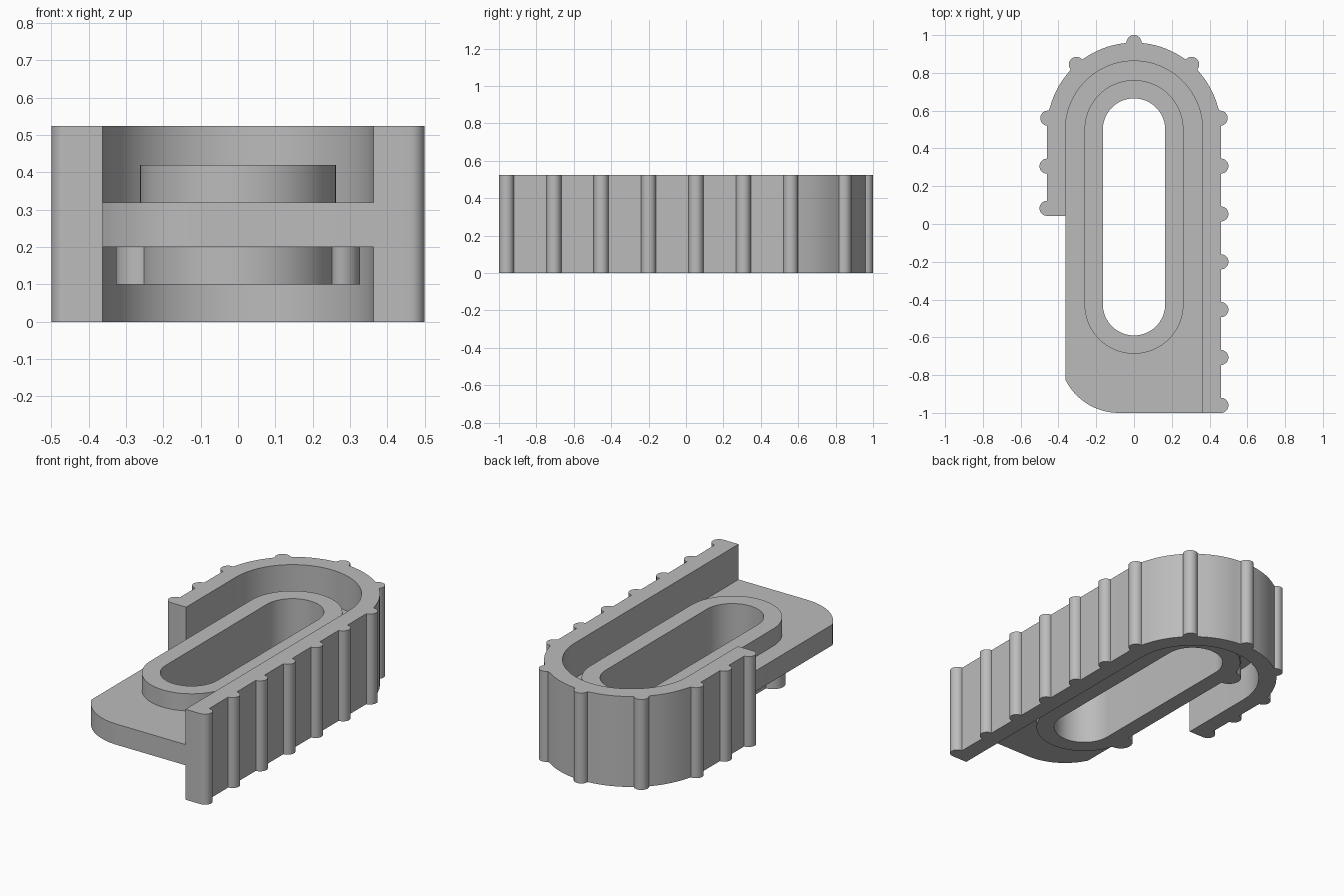
import bpy, bmesh
from math import sin, cos, radians, degrees

cube = bpy.data.objects.get("Cube")
if cube:
    bpy.data.objects.remove(cube, do_unlink=True)

grey = bpy.data.materials.new("light_grey")
grey.use_nodes = True
colour = (0.5, 0.5, 0.5, 1)
grey.diffuse_color = colour
grey.node_tree.nodes["Principled BSDF"].inputs["Base Color"].default_value = colour

BACK, FRONT = 0.5, -0.425      # centres of the rounded ends
SLOT, RIM, INNER, OUTER = 0.165, 0.262, 0.363, 0.46
RIB, BOSS = 0.04, 0.065
LOW, HIGH = 0.2, 0.32          # underside and top of the plate
HEIGHT = 0.525


def polar(cx, cy, r, angle):
    return (cx + r * cos(radians(angle)), cy + r * sin(radians(angle)))


def bump(cx, cy, r, facing, n=8):
    """Half circle bulging towards the facing angle."""
    return [polar(cx, cy, r, facing + 90 * i / n) for i in range(-n, n + 1)]


def arc(cy, radius, start, end, bumps=(), r=RIB):
    """Arc about x = 0, with half-round bumps at the given angles."""
    half = degrees(r / radius)
    keyed = [(a, polar(0, cy, radius, a)) for a in range(start, end + 1, 4)
             if all(abs(a - b) > half for b in bumps)]
    for b in bumps:
        pts = bump(*polar(0, cy, radius, b), r, b)
        keyed += [(b + half * (2 * i / (len(pts) - 1) - 1), p) for i, p in enumerate(pts)]
    return [p for _, p in sorted(keyed)]


def stadium(radius, bosses=False):
    return (arc(BACK, radius, 0, 180, (0, 180) if bosses else (), BOSS)
            + arc(FRONT, radius, 180, 360, (180, 360) if bosses else (), BOSS))


def extrude(name, z0, z1, *loops):
    """Solid from a closed outline, any further outlines being holes."""
    curve = bpy.data.curves.new(name, "CURVE")
    curve.dimensions, curve.fill_mode = "2D", "BOTH"
    curve.extrude = (z1 - z0) / 2
    for loop in loops:
        spline = curve.splines.new("POLY")
        spline.points.add(len(loop) - 1)
        for point, (x, y) in zip(spline.points, loop):
            point.co = (x, y, 0, 1)
        spline.use_cyclic_u = True
    temp = bpy.data.objects.new(name + "_outline", curve)
    bpy.context.collection.objects.link(temp)
    bpy.context.view_layer.update()
    mesh = bpy.data.meshes.new_from_object(
        temp.evaluated_get(bpy.context.evaluated_depsgraph_get()))
    bpy.data.objects.remove(temp, do_unlink=True)
    bm = bmesh.new()
    bm.from_mesh(mesh)
    bmesh.ops.remove_doubles(bm, verts=bm.verts, dist=0.0001)
    bmesh.ops.translate(bm, verts=bm.verts, vec=(0, 0, (z0 + z1) / 2))
    bmesh.ops.recalc_face_normals(bm, faces=bm.faces)
    bm.to_mesh(mesh)
    bm.free()
    mesh.materials.clear()
    mesh.materials.append(grey)
    obj = bpy.data.objects.new(name, mesh)
    bpy.context.collection.objects.link(obj)
    bpy.ops.object.select_all(action="DESELECT")
    obj.select_set(True)
    bpy.context.view_layer.objects.active = obj
    bpy.ops.object.shade_smooth_by_angle(angle=radians(35))
    return obj


# Hook-shaped wall: long ribbed side, ribbed round back, short ribbed side
wall = [(INNER, -1)]
for i in range(6):
    wall += bump(OUTER, -0.96 + i * 0.2533, RIB, 0)
wall += arc(BACK, OUTER, 0, 180, (7.5, 48.5, 90, 131.5, 172.5))
for y in (0.306, 0.083):
    wall += bump(-OUTER, y, RIB, 180)
wall += [(-INNER, 0.043)] + arc(BACK, INNER, 0, 180)[::-1]
extrude("ribbed_wall", 0, HEIGHT, wall)

# Plate with one rounded front corner and a long slot
corner = [polar(-0.08, -0.684, 0.316, a) for a in range(208, 271, 4)]
corner = [(-INNER, -0.826)] + [p for p in corner if p[0] > -INNER] + [(-0.08, -1)]
plate = arc(BACK, INNER, 0, 180) + corner + [(INNER, -1)]
extrude("slotted_plate", LOW, HIGH, plate, stadium(SLOT))

# Raised collars around the slot, the lower one with four round bosses
extrude("upper_collar", HIGH, 0.42, stadium(RIM), stadium(SLOT))
extrude("lower_collar", 0.1, LOW, stadium(RIM, bosses=True), stadium(SLOT))
